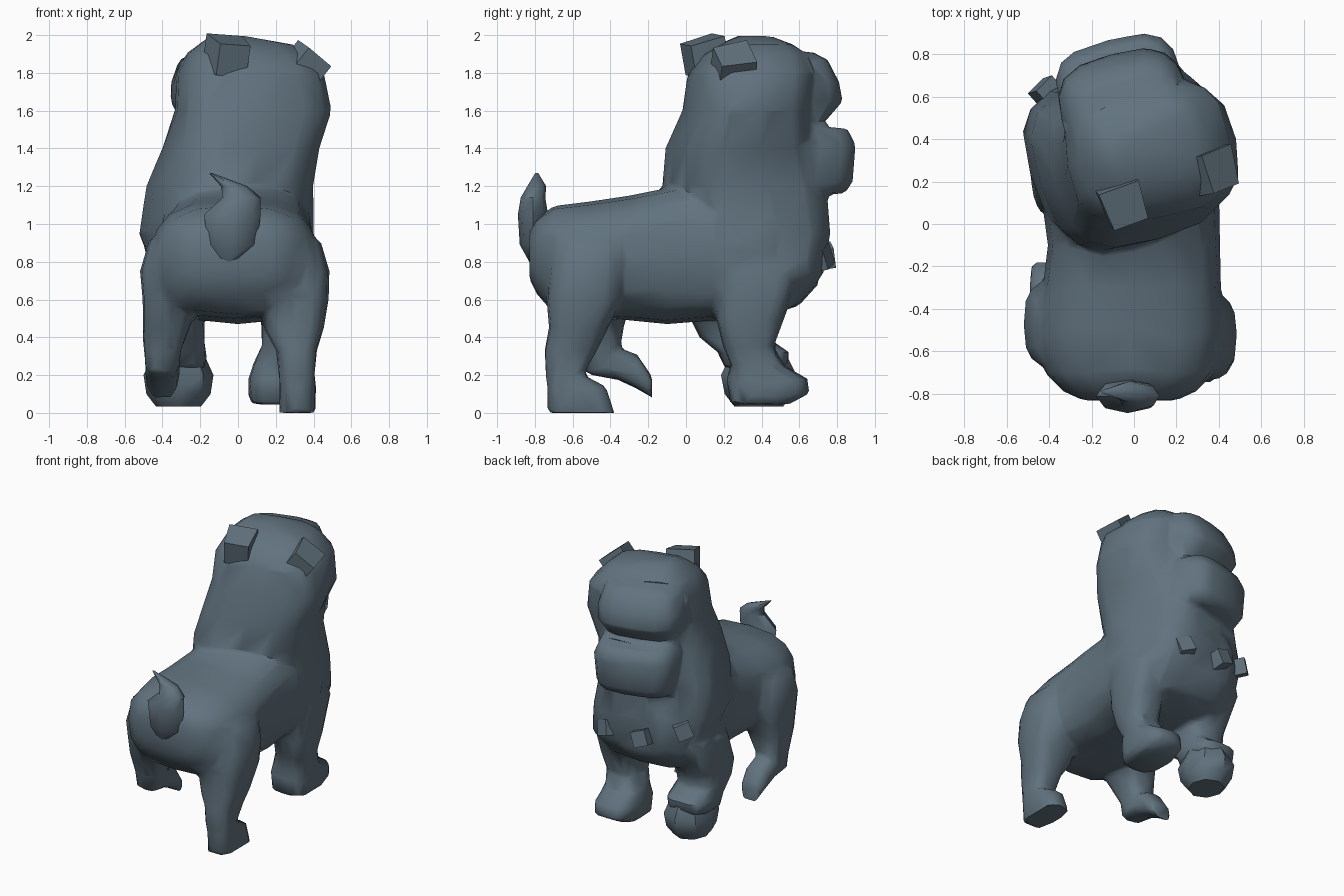
import bpy, bmesh, math
from mathutils import Matrix, Vector, Euler

if "Cube" in bpy.data.objects:
    bpy.data.objects.remove(bpy.data.objects["Cube"])

stone = bpy.data.materials.new("slate grey")
stone.diffuse_color = (0.12, 0.17, 0.21, 1)
stone.use_nodes = True
stone.node_tree.nodes["Principled BSDF"].inputs["Base Color"].default_value = stone.diffuse_color


def finish(bm, name, angle=None):
    bmesh.ops.recalc_face_normals(bm, faces=bm.faces)
    me = bpy.data.meshes.new(name)
    bm.to_mesh(me)
    bm.free()
    ob = bpy.data.objects.new(name, me)
    bpy.context.collection.objects.link(ob)
    me.materials.append(stone)
    if angle is not None:
        bpy.ops.object.select_all(action='DESELECT')
        ob.select_set(True)
        bpy.context.view_layer.objects.active = ob
        bpy.ops.object.shade_smooth_by_angle(angle=math.radians(angle))
    return ob


def loft(bm, rings, axis='z', yaw=0, power=2.6, n=16):
    """Closed skin through rings of (x, y, z, half width, half depth[, yaw])."""
    loops = []
    for x, y, z, a, b, *turn in rings:
        w = math.radians(turn[0] if turn else yaw)
        u = Vector((math.cos(w), math.sin(w), 0))
        v = Vector((-u.y, u.x, 0)) if axis == 'z' else Vector((0, 0, 1))
        loop = []
        for i in range(n):
            t = 2 * math.pi * i / n
            ct, st = math.cos(t), math.sin(t)
            p = math.copysign(abs(ct) ** (2 / power), ct) * a
            q = math.copysign(abs(st) ** (2 / power), st) * b
            loop.append(bm.verts.new(Vector((x, y, z)) + u * p + v * q))
        loops.append(loop)
    faces = [bm.faces.new(loops[0]), bm.faces.new(loops[-1])]
    for l, m in zip(loops, loops[1:]):
        for i in range(n):
            j = (i + 1) % n
            faces.append(bm.faces.new((l[i], l[j], m[j], m[i])))
    bmesh.ops.recalc_face_normals(bm, faces=faces)


body = bmesh.new()
# torso, rump to breast
loft(body, [(-.02, -.83, .84, .22, .13), (-.02, -.79, .83, .31, .20),
            (-.02, -.70, .81, .40, .285), (-.02, -.50, .81, .44, .31),
            (-.01, -.30, .82, .42, .33), (0, -.10, .83, .405, .36),
            (-.02, .15, .86, .42, .37), (-.04, .40, .86, .455, .36),
            (-.04, .60, .86, .36, .29), (-.04, .70, .88, .25, .20)], 'y', power=2.8)
# chest, neck and turned head
loft(body, [(-.02, .42, .56, .30, .16, 0), (-.03, .40, .74, .42, .31, 10),
            (-.06, .36, .95, .45, .37, 16), (-.045, .31, 1.20, .415, .405, 18),
            (.015, .285, 1.40, .395, .37, 16), (.08, .315, 1.60, .41, .31, 12),
            (.065, .345, 1.80, .385, .32, 10), (.04, .36, 1.90, .31, .26, 12),
            (.04, .37, 1.95, .25, .18, 15), (-.05, .36, 1.995, .10, .08, 15)],
     power=3.1)
# lower jaw
loft(body, [(-.05, .57, 1.16, .26, .25), (-.05, .58, 1.22, .29, .28),
            (-.05, .59, 1.42, .30, .285), (-.05, .58, 1.51, .27, .25)],
     yaw=15, power=3.6)
# upper muzzle
loft(body, [(-.04, .55, 1.47, .22, .09), (-.045, .55, 1.57, .27, .19),
            (-.045, .56, 1.65, .305, .25), (-.045, .56, 1.75, .305, .23),
            (-.04, .55, 1.87, .27, .18), (-.03, .55, 1.91, .2, .11)],
     yaw=15, power=3)
# standing hind leg
loft(body, [(.315, -.555, 0, .098, .18), (.315, -.58, .14, .098, .155),
            (.31, -.645, .2, .095, .10), (.31, -.61, .33, .108, .14),
            (.295, -.57, .45, .16, .155), (.305, -.54, .60, .175, .20),
            (.305, -.52, .75, .18, .20), (.27, -.50, .92, .165, .19)], power=3)
# stepping hind leg and its raised foot
loft(body, [(-.40, -.45, .22, .09, .09), (-.40, -.45, .33, .10, .10),
            (-.38, -.47, .45, .125, .14), (-.345, -.48, .60, .16, .19),
            (-.34, -.47, .75, .18, .21), (-.29, -.48, .92, .18, .20)], power=3)
loft(body, [(-.40, -.51, .25, .08, .05), (-.40, -.36, .26, .095, .085),
            (-.40, -.26, .22, .092, .092), (-.40, -.18, .135, .08, .06)], 'y')
# standing foreleg
loft(body, [(.21, .39, .045, .14, .16), (.21, .44, .10, .155, .215),
            (.21, .43, .18, .155, .215), (.215, .38, .25, .14, .14),
            (.25, .33, .35, .125, .135), (.26, .34, .50, .14, .18),
            (.24, .38, .75, .18, .22)], power=3)
# foreleg resting on the ball
loft(body, [(-.33, .37, .24, .16, .17), (-.33, .36, .32, .165, .19),
            (-.33, .25, .40, .155, .18), (-.33, .24, .50, .15, .22),
            (-.32, .36, .75, .18, .24)], power=3)

lion = finish(body, "lion_body")
# fuse the body into one skin, then reduce to coarse facets
bpy.context.view_layer.objects.active = lion
lion.select_set(True)
m = lion.modifiers.new("fuse", 'REMESH')
m.mode = 'VOXEL'
m.voxel_size = .02
m.use_smooth_shade = True
m = lion.modifiers.new("soften", 'SMOOTH')
m.factor, m.iterations = .5, 4
m = lion.modifiers.new("reduce", 'DECIMATE')
m.ratio = .03
for mod in list(lion.modifiers):
    bpy.ops.object.modifier_apply(modifier=mod.name)
lion.data.materials.clear()
lion.data.materials.append(stone)
lion.data.polygons.foreach_set("material_index", [0] * len(lion.data.polygons))
bpy.ops.object.shade_smooth_by_angle(angle=math.radians(50))

# tail tuft
bm = bmesh.new()
loft(bm, [(-.05, -.80, .80, .05, .03), (-.03, -.81, .89, .13, .07),
          (-.03, -.81, 1.05, .15, .08), (.02, -.81, 1.14, .10, .065),
          (-.02, -.79, 1.2, .07, .05), (-.145, -.79, 1.27, .008, .008)],
     power=2, n=8)
finish(bm, "tail", 50)


def block(name, loc, size, rot, taper=1):
    """Rotated cube whose outer (-y) face is narrowed by taper."""
    bm = bmesh.new()
    bmesh.ops.create_cube(bm, size=1)
    for v in bm.verts:
        if v.co.y < 0:
            v.co.x *= taper
            v.co.z *= taper
    r = Euler([math.radians(a) for a in rot]).to_matrix().to_4x4()
    bm.transform(Matrix.Translation(loc) @ r @ Matrix.Diagonal((*size, 1)))
    finish(bm, name, 45)


# ears
block("ear_left", (-.055, .10, 1.885), (.20, .19, .20), (12, 4, 20), .85)
block("ear_right", (.36, .25, 1.835), (.19, .19, .18), (8, 38, 22), .85)

# chest bells
for i, (x, y, z, yaw) in enumerate([(.15, .71, .82, -20), (-.15, .73, .83, 10),
                                    (-.41, .62, .91, 45)]):
    block(f"chest_bell_{i + 1}", (x, y, z), (.11, .1, .11), (10, 20, yaw))

# faceted ball under the paw
bm = bmesh.new()
loft(bm, [(-.315, .385, .035, .12, .13), (-.315, .385, .10, .17, .18),
          (-.315, .385, .20, .185, .20), (-.315, .385, .30, .14, .15)],
     power=2, n=8)
finish(bm, "ball", 40)
